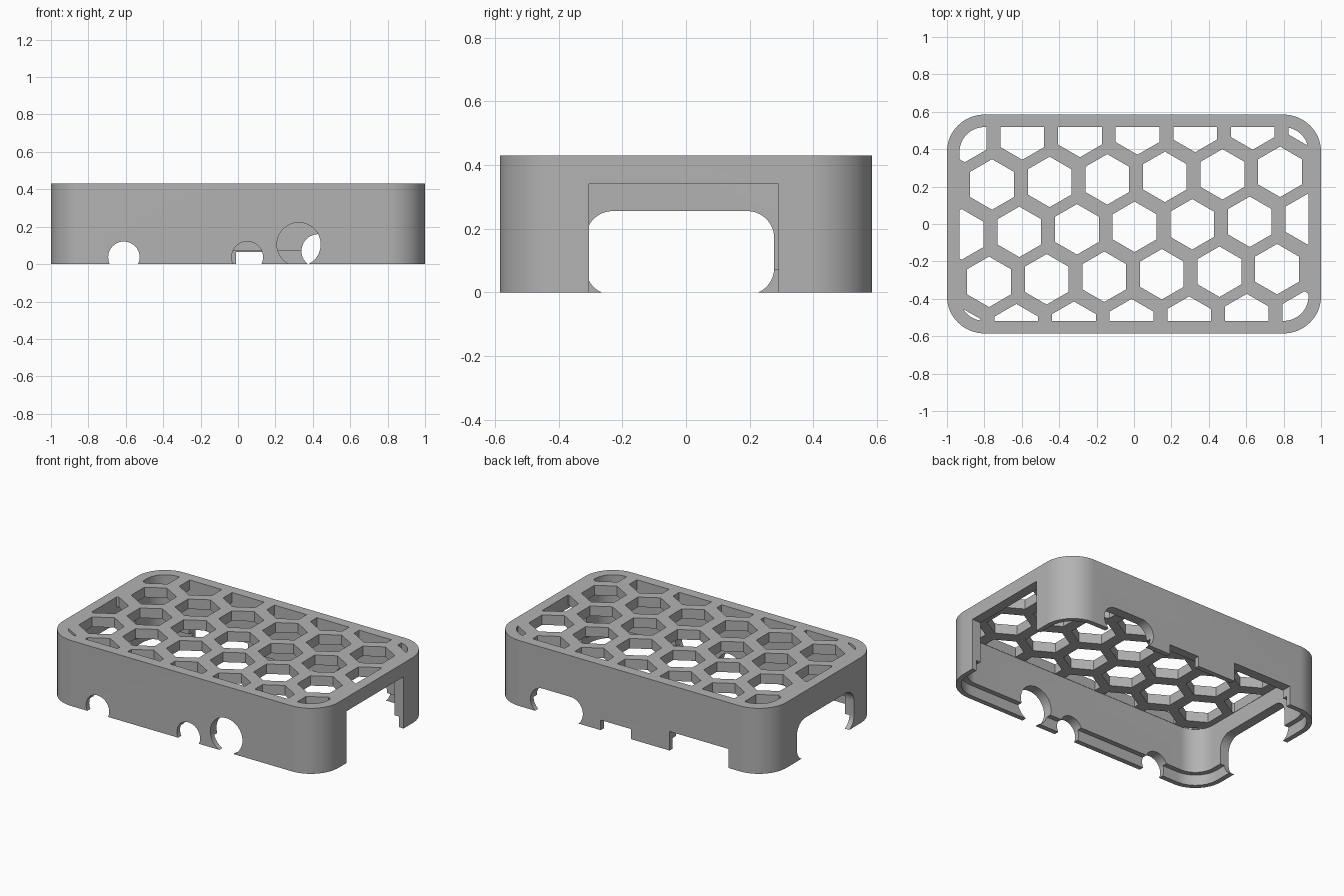
import bpy, bmesh
from math import sin, cos, pi
from mathutils import Matrix, Vector

old = bpy.data.objects.get("Cube")
if old:
    bpy.data.objects.remove(old)


def rounded_rect(x0, x1, y0, y1, r, n=16):
    """Outline of a rectangle with round corners, anticlockwise."""
    corners = [(x1 - r, y1 - r), (x0 + r, y1 - r), (x0 + r, y0 + r), (x1 - r, y0 + r)]
    return [(cx + r * cos((k + i / n) * pi / 2), cy + r * sin((k + i / n) * pi / 2))
            for k, (cx, cy) in enumerate(corners) for i in range(n + 1)]


def circle(cx, cy, r, n=48, turn=0.0):
    return [(cx + r * cos(turn + 2 * pi * i / n), cy + r * sin(turn + 2 * pi * i / n))
            for i in range(n)]


def box(x0, x1, y0, y1):
    return [(x0, y0), (x1, y0), (x1, y1), (x0, y1)]


# Profile planes: flat on z, or standing upright facing along y or x
FLAT = Matrix.Identity(3)
ALONG_Y = Matrix(((1, 0, 0), (0, 0, 1), (0, 1, 0)))
ALONG_X = Matrix(((0, 0, 1), (1, 0, 0), (0, 1, 0)))


def prism(name, outlines, low, high, plane=FLAT):
    """Extrude outlines from low to high across the given plane."""
    bm = bmesh.new()
    for outline in outlines:
        base = [bm.verts.new(plane @ Vector((u, v, low))) for u, v in outline]
        top = [bm.verts.new(plane @ Vector((u, v, high))) for u, v in outline]
        bm.faces.new(base[::-1])
        bm.faces.new(top)
        for i in range(len(base)):
            j = (i + 1) % len(base)
            bm.faces.new((base[i], base[j], top[j], top[i]))
    bmesh.ops.recalc_face_normals(bm, faces=bm.faces)
    mesh = bpy.data.meshes.new(name)
    bm.to_mesh(mesh)
    bm.free()
    obj = bpy.data.objects.new(name, mesh)
    bpy.context.collection.objects.link(obj)
    return obj


def combine(target, tool, operation="DIFFERENCE"):
    """Apply a boolean and throw the tool away."""
    bpy.context.view_layer.objects.active = target
    mod = target.modifiers.new("cut", "BOOLEAN")
    mod.operation, mod.solver, mod.object = operation, "EXACT", tool
    bpy.ops.object.modifier_apply(modifier=mod.name)
    bpy.data.objects.remove(tool)


# Hollow cover with a thin stepped rim at the bottom
HX, HY, HEIGHT, WALL = 1.0, 0.585, 0.43, 0.065


def inset_outline(d):
    return rounded_rect(-HX + d, HX - d, -HY + d, HY - d, 0.2 - d)


cover = prism("ventilated_cover", [inset_outline(0)], 0, HEIGHT)
combine(cover, prism("cavity", [inset_outline(WALL)], -0.1, HEIGHT - WALL))
combine(cover, prism("rim_step", [inset_outline(WALL / 2)], -0.2, 0.07))

# Honeycomb vents, clipped to the area inside the walls
step, row = Vector((0.308, 0.0135)), Vector((0.162, 0.267))
hexes = []
for j in range(-3, 4):
    for i in range(-6, 7):
        c = Vector((0.003, -0.015)) + step * i + row * j
        if abs(c.x) < 1.1 and abs(c.y) < 0.68:
            hexes.append(circle(c.x, c.y, 0.135, 6, pi / 6))
vents = prism("vents", hexes, 0.3, 0.5)
combine(vents, prism("vent_area", [inset_outline(WALL + 0.002)], 0.25, 0.55), "INTERSECT")
combine(cover, vents)

# Port openings: front round holes, back notches, end openings
ports = [
    ("front_port", circle(-0.61, 0.037, 0.084), -0.7, -0.45, ALONG_Y),
    ("front_port", circle(0.05, 0.037, 0.084), -0.7, -0.45, ALONG_Y),
    ("front_port", circle(0.325, 0.105, 0.117), -0.7, -0.45, ALONG_Y),
    ("back_slot", rounded_rect(0.34, 0.72, -0.02, 0.16, 0.089), 0.45, 0.7, ALONG_Y),
    ("back_notch", box(-0.01, 0.21, -0.1, 0.066), 0.45, 0.7, ALONG_Y),
    ("back_notch", box(-0.72, -0.29, -0.1, 0.125), 0.45, 0.7, ALONG_Y),
    ("left_opening", box(-0.305, 0.29, -0.1, 0.34), 0.85, 1.1, ALONG_X),
    ("right_opening", rounded_rect(-0.315, 0.277, -0.008, 0.255, 0.085), -1.1, -0.85, ALONG_X),
]
for name, outline, low, high, plane in ports:
    combine(cover, prism(name, [outline], low, high, plane))

# Single grey plastic
grey = bpy.data.materials.new("grey_plastic")
grey.use_nodes = True
colour = (0.45, 0.45, 0.45, 1)
grey.diffuse_color = colour
grey.node_tree.nodes["Principled BSDF"].inputs["Base Color"].default_value = colour
cover.data.materials.clear()
cover.data.materials.append(grey)
for face in cover.data.polygons:
    face.material_index = 0

bpy.ops.object.select_all(action="DESELECT")
cover.select_set(True)
bpy.context.view_layer.objects.active = cover
bpy.ops.object.shade_smooth_by_angle(angle=pi / 6)
